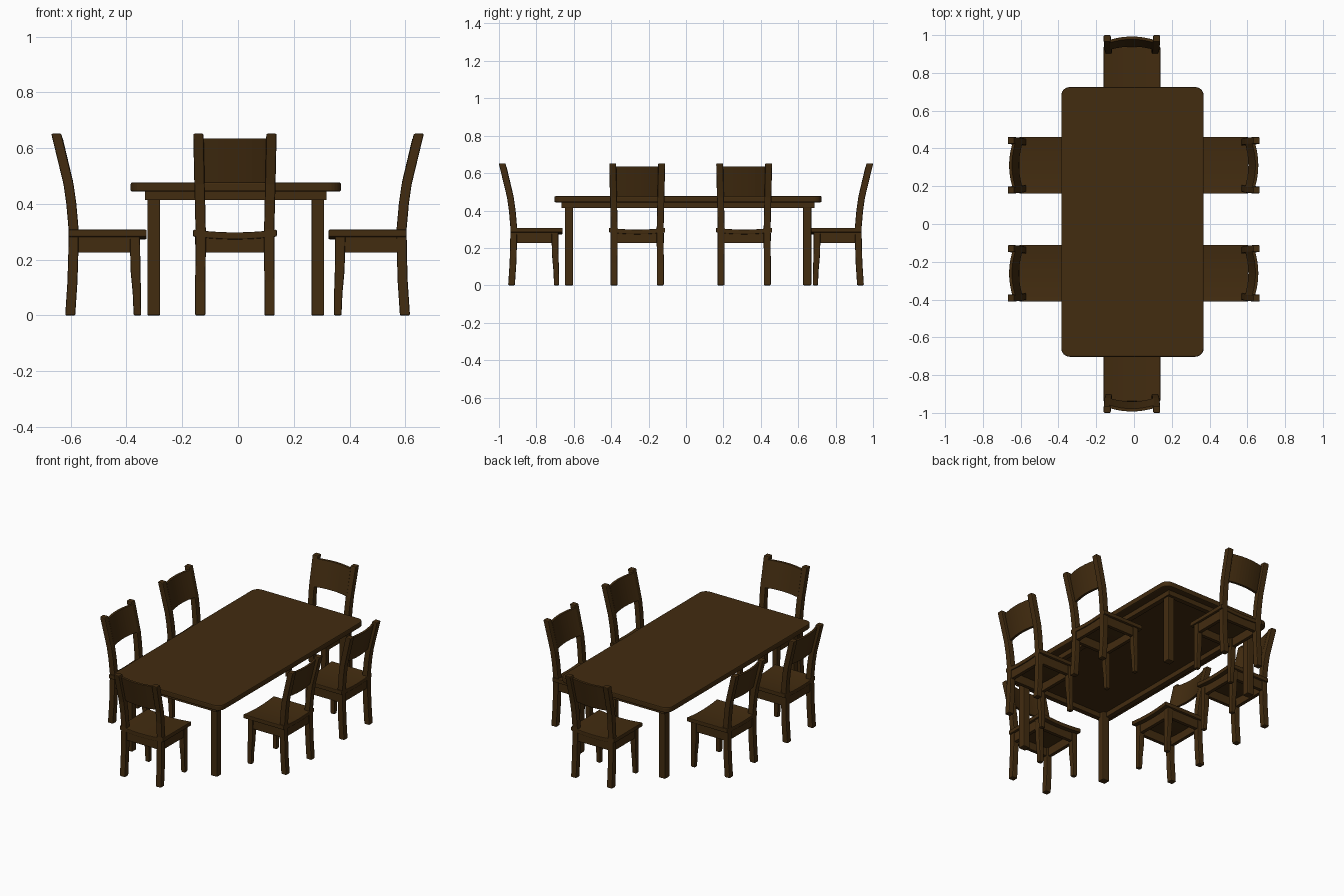
import bpy
import bmesh
from math import radians
from mathutils import Matrix

cube = bpy.data.objects.get("Cube")
if cube:
    bpy.data.objects.remove(cube, do_unlink=True)

wood = bpy.data.materials.new("dark brown wood")
wood.use_nodes = True
wood.diffuse_color = (0.055, 0.025, 0.005, 1)
wood.node_tree.nodes["Principled BSDF"].inputs["Base Color"].default_value = wood.diffuse_color


def finish(name, bm, matrix, bevel):
    bmesh.ops.recalc_face_normals(bm, faces=bm.faces)
    mesh = bpy.data.meshes.new(name)
    bm.to_mesh(mesh)
    bm.free()
    mesh.materials.append(wood)
    obj = bpy.data.objects.new(name, mesh)
    bpy.context.collection.objects.link(obj)
    obj.matrix_world = matrix
    if bevel:
        mod = obj.modifiers.new("soft edges", "BEVEL")
        mod.width = bevel
        mod.segments = 2
        mod.limit_method = "ANGLE"
        mod.angle_limit = radians(40)
    return obj


def loft(name, rings, matrix, bevel=0.004):
    """Skin a closed solid through four-cornered sections."""
    bm = bmesh.new()
    loops = [[bm.verts.new(p) for p in ring] for ring in rings]
    for a, b in zip(loops, loops[1:]):
        for i in range(4):
            j = (i + 1) % 4
            bm.faces.new((a[i], a[j], b[j], b[i]))
    bm.faces.new(loops[0])
    bm.faces.new(loops[-1])
    return finish(name, bm, matrix, bevel)


def box(name, x, y, z, matrix, bevel=0.002):
    def ring(h):
        return [(x[0], y[0], h), (x[1], y[0], h), (x[1], y[1], h), (x[0], y[1], h)]
    return loft(name, [ring(z[0]), ring(z[1])], matrix, bevel)


def post(name, stations, matrix):
    """Bent leg: each station is x, y, z, width, depth."""
    rings = []
    for x, y, z, w, d in stations:
        rings.append([(x + sx * w / 2, y + sy * d / 2, z)
                      for sx, sy in ((-1, -1), (1, -1), (1, 1), (-1, 1))])
    return loft(name, rings, matrix, 0.005)


def rounded_slab(name, hx, hy, z0, z1, radius, matrix, bevel):
    bm = bmesh.new()
    bmesh.ops.create_cube(bm, size=1)
    for v in bm.verts:
        v.co = (v.co.x * 2 * hx, v.co.y * 2 * hy, z0 if v.co.z < 0 else z1)
    upright = [e for e in bm.edges if abs(e.verts[0].co.z - e.verts[1].co.z) > 1e-4]
    bmesh.ops.bevel(bm, geom=upright, offset=radius, segments=6,
                    profile=0.5, affect="EDGES")
    return finish(name, bm, matrix, bevel)


# Table
table = Matrix.Translation((-0.008, 0.011, 0))
rounded_slab("table_top", 0.377, 0.714, 0.444, 0.477, 0.045, table, 0.006)
for s, side in ((1, "left"), (-1, "right")):
    box("table_apron_" + side, sorted((s * 0.295, s * 0.326)), (-0.676, 0.676),
        (0.414, 0.446), table)
for s, end in ((1, "back"), (-1, "front")):
    box("table_apron_" + end, (-0.326, 0.326), sorted((s * 0.645, s * 0.676)),
        (0.414, 0.446), table)
    for t, side in ((1, "left"), (-1, "right")):
        post(f"table_leg_{end}_{side}",
             [(t * 0.294, s * 0.637, h, 0.046, 0.044) for h in (0, 0.445)], table)


def chair(label, m):
    # Chair's backrest points along local +y
    for s, side in ((1, "a"), (-1, "b")):
        back = [(0.124, 0.600, 0), (0.124, 0.592, 0.12), (0.123, 0.589, 0.22),
                (0.123, 0.588, 0.31), (0.125, 0.596, 0.40), (0.127, 0.606, 0.47),
                (0.131, 0.650, 0.652)]
        post(f"{label}_back_post_{side}",
             [(s * x, y, z, 0.037, 0.036) for x, y, z in back], m)
        front = [(0.359, 0, 0.027), (0.361, 0.08, 0.030),
                 (0.366, 0.16, 0.035), (0.368, 0.285, 0.037)]
        post(f"{label}_front_leg_{side}",
             [(s * 0.124, y, z, d, d) for y, z, d in front], m)
        box(f"{label}_side_rail_{side}", sorted((s * 0.115, s * 0.137)),
            (0.36, 0.59), (0.226, 0.285), m)
    box(label + "_front_rail", (-0.12, 0.12), (0.353, 0.375), (0.226, 0.285), m)
    box(label + "_back_rail", (-0.12, 0.12), (0.578, 0.600), (0.226, 0.285), m)

    # Seat dished across its width, backrest panel bowed outwards
    steps = [i / 6 - 1 for i in range(13)]
    seat, panel = [], []
    for t in steps:
        dip = 0.010 * (1 - t * t)
        x = 0.150 * t
        seat.append([(x, 0.326, 0.283 - dip), (x, 0.606, 0.283 - dip),
                     (x, 0.606, 0.308 - dip), (x, 0.326, 0.308 - dip)])
        bow = 0.018 * (1 - t * t) - 0.012
        x = 0.118 * t
        panel.append([(x, 0.600 + bow, 0.475), (x, 0.616 + bow, 0.475),
                      (x, 0.654 + bow, 0.635), (x, 0.638 + bow, 0.635)])
    loft(label + "_seat", seat, m)
    loft(label + "_back_panel", panel, m, 0.002)


# Chairs: one at each end, two on each long side
places = [("back_chair", -0.011, 0.333, 0), ("front_chair", -0.011, -0.333, 180)]
for row, y in (("rear", 0.311), ("fore", -0.261)):
    places.append((f"left_{row}_chair", -0.0015, y, -90))
    places.append((f"right_{row}_chair", -0.0015, y, 90))
for label, x, y, turn in places:
    chair(label, Matrix.Translation((x, y, 0)) @ Matrix.Rotation(radians(turn), 4, "Z"))
